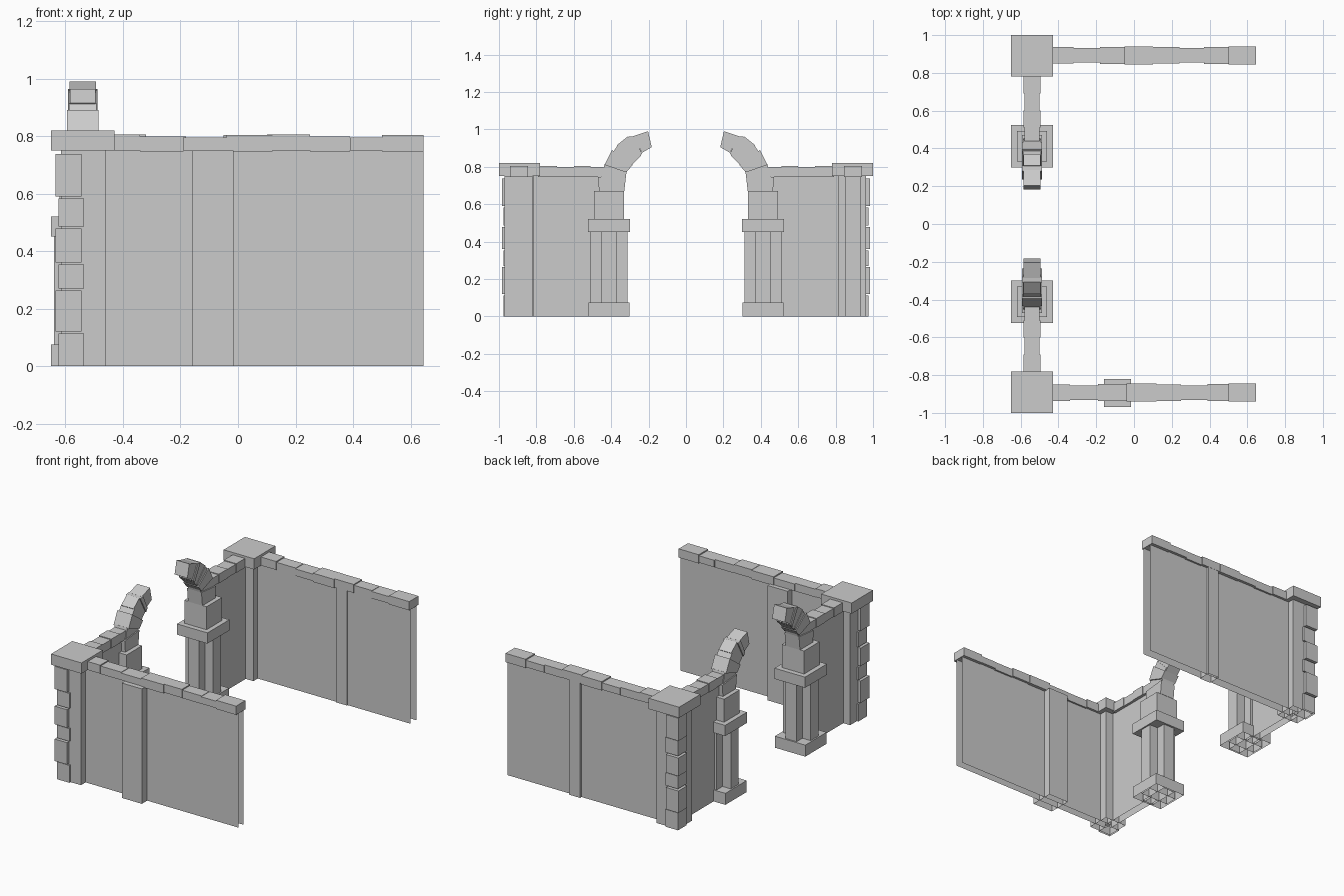
import bpy
import bmesh
from mathutils import Vector

old = bpy.data.objects.get("Cube")
if old:
    bpy.data.objects.remove(old, do_unlink=True)

stone = bpy.data.materials.new("grey stone")
stone.use_nodes = True
stone_colour = (0.6, 0.6, 0.6, 1)
stone.diffuse_color = stone_colour
stone.node_tree.nodes["Principled BSDF"].inputs["Base Color"].default_value = stone_colour


def finish(name, bm):
    """Turn a bmesh into a named flat-shaded stone object."""
    mesh = bpy.data.meshes.new(name)
    bm.to_mesh(mesh)
    bm.free()
    mesh.materials.append(stone)
    obj = bpy.data.objects.new(name, mesh)
    bpy.context.collection.objects.link(obj)
    return obj


def box(name, x, y, z, open_end=False):
    """Box between ranges; anything standing on the ground has no underside."""
    bm = bmesh.new()
    bmesh.ops.create_cube(bm, size=1)
    for v in bm.verts:
        v.co = Vector([(min(r) + max(r)) / 2 + c * abs(r[1] - r[0])
                       for r, c in zip((x, y, z), v.co)])
    bm.normal_update()
    gone = [f for f in bm.faces
            if (z[0] == 0 and f.normal.z < -0.5) or (open_end and f.normal.x > 0.5)]
    bmesh.ops.delete(bm, geom=gone, context='FACES')
    return finish(name, bm)


def around(centre, half):
    return (centre - half, centre + half)


def prism(name, outline, centre, half):
    """Outline in y and z, extruded along x."""
    bm = bmesh.new()
    face = bm.faces.new([bm.verts.new((centre - half, y, z)) for y, z in outline])
    grown = bmesh.ops.extrude_face_region(bm, geom=[face])
    verts = [g for g in grown["geom"] if isinstance(g, bmesh.types.BMVert)]
    bmesh.ops.translate(bm, verts=verts, vec=(2 * half, 0, 0))
    bmesh.ops.recalc_face_normals(bm, faces=bm.faces)
    return finish(name, bm)


GATE_X = -0.54
WALL_TOP = 0.75
END_X = 0.645

# Stone heights up the corner, and coping joints along the walls
quoin_joints = [0, 0.12, 0.27, 0.36, 0.485, 0.59, 0.745]
long_joints = {-1: [-0.43, -0.34, -0.19, -0.04, 0.12, 0.25, 0.39, 0.5, END_X],
               1: [-0.43, -0.32, -0.18, -0.05, 0.1, 0.24, 0.37, 0.5, END_X]}
short_joints = [0.79, 0.69, 0.6, 0.51, 0.44]

# Arch stones: outline from column to tip, and half width
arch_stones = [
    ([(0.465, 0.67), (0.33, 0.67), (0.32, 0.76), (0.47, 0.745)], 0.052),
    ([(0.455, 0.74), (0.325, 0.74), (0.315, 0.78), (0.435, 0.815)], 0.045),
    ([(0.435, 0.81), (0.32, 0.77), (0.285, 0.81), (0.395, 0.89)], 0.054),
    ([(0.37, 0.915), (0.29, 0.81), (0.24, 0.86), (0.31, 0.963)], 0.045),
    ([(0.395, 0.87), (0.3, 0.8), (0.28, 0.83), (0.365, 0.915)], 0.048),
    ([(0.31, 0.96), (0.25, 0.85), (0.235, 0.87), (0.28, 0.963)], 0.052),
    ([(0.285, 0.963), (0.235, 0.875), (0.183, 0.905), (0.203, 0.99)], 0.046),
]

for side, label in ((-1, "front"), (1, "back")):
    def ys(a, b):
        return (side * a, side * b)

    # Long wall with coping
    wall_half = 0.025 if side < 0 else 0.03
    box(label + "_long_wall", (GATE_X, END_X), ys(*around(0.89, wall_half)),
        (0, WALL_TOP + 0.01), open_end=True)
    joints = long_joints[side]
    for i, (a, b) in enumerate(zip(joints, joints[1:])):
        half = (0.043, 0.039, 0.045, 0.048)[i % 4]
        top = (0.805, 0.798, 0.795, 0.803)[i % 4]
        box(f"{label}_long_coping_{i}", (a, b), ys(*around(0.893, half)),
            (WALL_TOP - 0.004 * (i % 2), top))

    # Pilaster on the long wall
    if side < 0:
        box("front_pilaster", (-0.16, -0.015), ys(0.82, 0.97), (0, WALL_TOP))
    else:
        box("back_pilaster", (0.11, 0.19), ys(0.853, 0.935), (0, WALL_TOP))

    # Short wall with coping
    box(label + "_short_wall", around(GATE_X, 0.025), ys(0.45, 0.89), (0, WALL_TOP))
    for i, (a, b) in enumerate(zip(short_joints, short_joints[1:])):
        box(f"{label}_short_coping_{i}", around(GATE_X, 0.045 - 0.004 * (i % 2)),
            ys(a, b), (WALL_TOP - 0.005, 0.805 - 0.005 * (i % 2)))

    # Corner pier, quoins and cap
    box(label + "_corner_pier", (-0.615, -0.46), ys(0.815, 0.963), (0, WALL_TOP + 0.01))
    for i, (a, b) in enumerate(zip(quoin_joints, quoin_joints[1:])):
        shift = 0.01 * (i % 2)
        box(f"{label}_quoin_{i}", (-0.625 - shift, -0.535 - shift),
            ys(0.885 + shift, 0.975 + shift), (a, b - 0.007))
    box(label + "_corner_cap", around(GATE_X, 0.11), ys(0.78, 1), (WALL_TOP, 0.82))

    # Gate column: plinth, crossed shaft, capital and upper block
    col = 0.412
    box(label + "_column_base", around(GATE_X, 0.11), ys(*around(col, 0.11)), (0, 0.075))
    for axis, hx, hy in (("wide", 0.1, 0.04), ("deep", 0.04, 0.1)):
        box(f"{label}_column_shaft_{axis}", around(GATE_X, hx),
            ys(*around(col, hy)), (0, 0.46))
    box(label + "_column_capital", around(GATE_X, 0.11), ys(*around(col, 0.113)), (0.45, 0.52))
    box(label + "_column_block", around(GATE_X, 0.08), ys(*around(col, 0.08)), (0.52, 0.67))

    # Broken arch springing from the column
    for i, (outline, half) in enumerate(arch_stones):
        prism(f"{label}_arch_stone_{i}", [(side * y, z) for y, z in outline], GATE_X, half)
